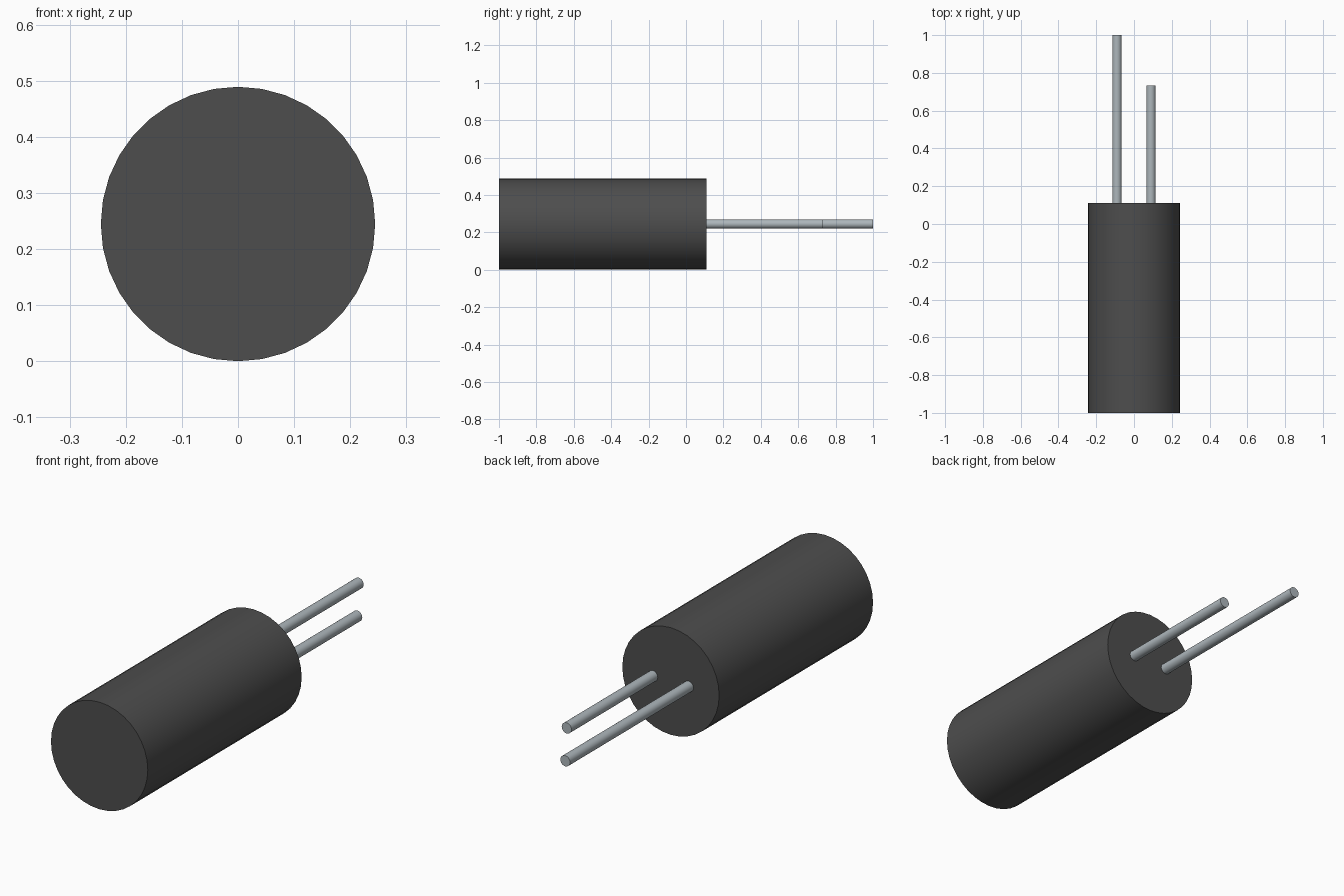
import bpy
import math

cube = bpy.data.objects.get("Cube")
if cube:
    bpy.data.objects.remove(cube, do_unlink=True)


def material(name, rgb, roughness):
    mat = bpy.data.materials.new(name)
    mat.use_nodes = True
    mat.diffuse_color = (*rgb, 1)
    bsdf = mat.node_tree.nodes["Principled BSDF"]
    bsdf.inputs["Base Color"].default_value = (*rgb, 1)
    bsdf.inputs["Roughness"].default_value = roughness
    return mat


def rod(name, x, radius, y0, y1, sides, mat):
    """Capped cylinder lying along y between y0 and y1."""
    bpy.ops.mesh.primitive_cylinder_add(
        vertices=sides, radius=radius, depth=y1 - y0,
        location=(x, (y0 + y1) / 2, AXIS_Z), rotation=(math.pi / 2, 0, 0))
    obj = bpy.context.object
    obj.name = name
    obj.data.materials.append(mat)
    bpy.ops.object.transform_apply(location=False, rotation=True, scale=False)
    bpy.ops.object.shade_smooth_by_angle(angle=math.radians(35))
    return obj


AXIS_Z = 0.2445
BODY_END = 0.11
charcoal = material("charcoal plastic", (0.075, 0.075, 0.075), 0.6)
steel = material("pale steel", (0.42, 0.47, 0.50), 0.4)

# Cylindrical can
rod("body", 0, AXIS_Z, -1.0, BODY_END, 36, charcoal)

# Two wire leads, slightly embedded in the rear face
for name, x, end in (("long_lead", -0.09, 1.0), ("short_lead", 0.09, 0.733)):
    rod(name, x, 0.0245, BODY_END - 0.02, end, 24, steel)
